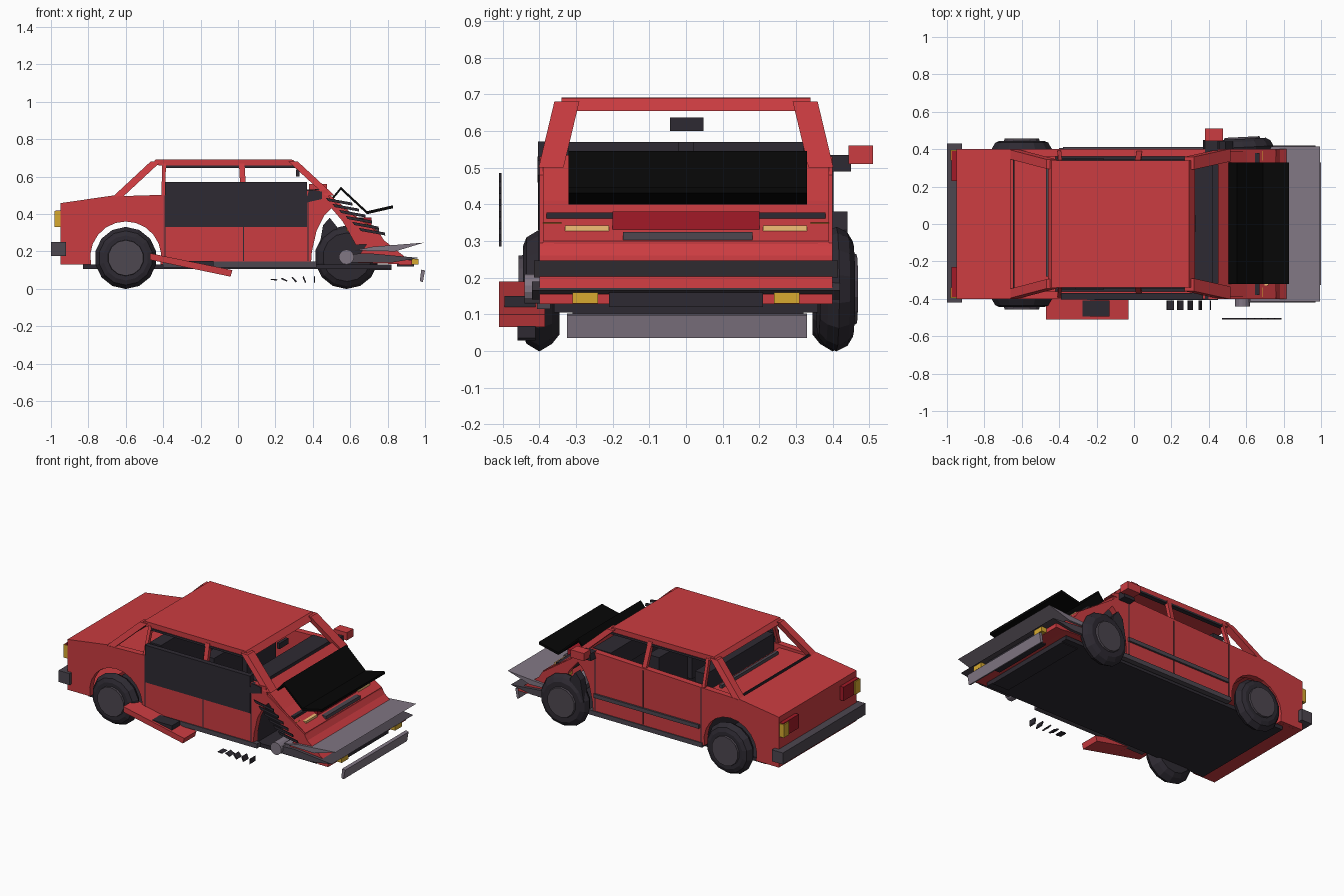
import bpy, bmesh, math
from mathutils import Vector

if "Cube" in bpy.data.objects:
    bpy.data.objects.remove(bpy.data.objects["Cube"])


def mat(name, c):
    m = bpy.data.materials.new(name)
    m.diffuse_color = (*c, 1)
    m.use_nodes = True
    m.node_tree.nodes["Principled BSDF"].inputs["Base Color"].default_value = m.diffuse_color
    return m


RED = mat("red", (.6, .045, .052))
DEEP = mat("deep_red", (.36, .01, .02))
DARK = mat("dark", (.027, .023, .032))
BLACK = mat("black", (.002, .002, .002))
GREY = mat("grey", (.22, .185, .23))
MID = mat("mid_grey", (.075, .063, .08))
AMBER = mat("amber", (.68, .4, .03))
LAMP = mat("lamp", (.9, .52, .18))


def mesh(name, verts, faces, m):
    me = bpy.data.meshes.new(name)
    me.from_pydata([tuple(v) for v in verts], [], faces)
    bm = bmesh.new()
    bm.from_mesh(me)
    bmesh.ops.recalc_face_normals(bm, faces=bm.faces)
    bm.to_mesh(me)
    bm.free()
    me.materials.append(m)
    o = bpy.data.objects.new(name, me)
    bpy.context.collection.objects.link(o)
    return o


def prism(name, pts, y0, y1, m):
    """Extrude an x-z profile along y."""
    n = len(pts)
    v = [(x, y, z) for y in (y0, y1) for x, z in pts]
    f = [list(range(n)), list(range(n, 2 * n))]
    f += [[i, (i + 1) % n, n + (i + 1) % n, n + i] for i in range(n)]
    return mesh(name, v, f, m)


def box(name, x0, x1, y0, y1, z0, z1, m):
    return prism(name, [(x0, z0), (x1, z0), (x1, z1), (x0, z1)], y0, y1, m)


def strip(name, pts, t, y0, y1, m):
    """Folded sheet of thickness t following an x-z path."""
    return prism(name, pts + [(x, z - t) for x, z in reversed(pts)], y0, y1, m)


def beam(name, a, b, wx, wy, m):
    """Pillar between two points with a horizontal rectangular section."""
    v = [Vector(p) + Vector((sx * wx / 2, sy * wy / 2, 0))
         for p in (a, b) for sx, sy in ((-1, -1), (1, -1), (1, 1), (-1, 1))]
    f = [[0, 1, 2, 3], [4, 5, 6, 7]] + [[i, (i + 1) % 4, 4 + (i + 1) % 4, 4 + i] for i in range(4)]
    return mesh(name, v, f, m)


def lathe(name, prof, loc, side, m, n=14, tilt=0):
    """Turn a (radius, outward offset) profile round the wheel axle."""
    v, f = [], []
    for r, d in prof:
        for i in range(n):
            a = 2 * math.pi * (i + .5) / n
            v.append((r * math.cos(a), side * d, r * math.sin(a)))
    k = len(prof)
    for j in range(k - 1):
        f += [[j * n + i, j * n + (i + 1) % n, (j + 1) * n + (i + 1) % n, (j + 1) * n + i] for i in range(n)]
    f += [list(range(n)), list(range((k - 1) * n, k * n))]
    o = mesh(name, v, f, m)
    o.location = loc
    o.rotation_euler = (0, 0, tilt)
    return o


# Body sides with wheel arches
arch = [(-.6 + .19 * math.cos(math.radians(a)), .17 + .19 * math.sin(math.radians(a)))
        for a in range(192, -13, -17)]
side_pts = [(-.95, .13)] + arch + [(.39, .13), (.395, .2), (.42, .31), (.46, .39), (.5, .43),
                                   (.48, .53), (-.64, .495), (-.95, .45)]
fender = [(.47, .53), (.49, .48), (.76, .295), (.78, .24), (.63, .235), (.56, .36), (.5, .43), (.45, .42)]
for s in (-1, 1):
    w = "right" if s < 0 else "left"
    prism("body_side_" + w, side_pts, s * .36, s * .4, RED)
    prism("front_fender_" + w, fender, s * .36, s * .4, RED)
    # Pillars and roof rails
    beam("front_pillar_" + w, (.49, s * .368, .5), (.295, s * .325, .68), .05, .068, RED)
    beam("rear_pillar_" + w, (-.65, s * .375, .485), (-.44, s * .32, .68), .055, .05, RED)
    beam("middle_pillar_" + w, (.03, s * .385, .49), (.02, s * .33, .67), .03, .025, RED)
    beam("quarter_pillar_" + w, (-.4, s * .385, .49), (-.395, s * .33, .67), .02, .025, RED)
    box("window_seal_" + w, -.4, .31, s * .315, s * .345, .645, .658, DARK)
    # Trims, sills and door seams
    box("sill_" + w, -.4, .42, s * .37, s * .406, .115, .145, MID)
    for x in (-.39, .03, .375):
        box("door_seam_" + w, x - .003, x + .003, s * .398, s * .402, .15, .5, DARK)
    # Tail lamps
    box("tail_lamp_" + w, -.975, -.94, s * .23, s * .39, .33, .42, DEEP)
    box("tail_indicator_" + w, -.982, -.95, s * .34, s * .395, .33, .415, AMBER)
    # Head lamps and indicators in the crushed nose
    box("head_lamp_" + w, .62, .72, s * .21, s * .33, .305, .342, LAMP)
    box("lamp_housing_" + w, .58, .67, s * .2, s * .38, .34, .378, DARK)
    box("front_indicator_" + w, .58, .69, s * .34, s * .39, .31, .35, AMBER)
    box("fog_lamp_box_" + w, .86, .93, s * .21, s * .4, .128, .155, RED)
    box("fog_lamp_" + w, .93, .965, s * .24, s * .31, .13, .16, AMBER)
    # Rear wheels
    lathe("rear_tyre_" + w, [(.12, .345), (.145, .365), (.166, .4), (.145, .435), (.12, .445)],
          (-.6, 0, .165), s, DARK)
    lathe("rear_hub_" + w, [(.1, .42), (.095, .457)], (-.6, 0, .165), s, MID)
box("side_trim_left", -.38, .38, .395, .412, .235, .26, MID)

# Left front wheel knocked outward; the right one is missing, leaving its stub
lathe("front_axle_stub", [(.04, -.06), (.04, .04)], (.58, -.4, .17), -1, GREY)
lathe("front_tyre_left", [(.13, -.05), (.155, -.03), (.17, 0), (.155, .03), (.13, .045)],
      (.58, .41, .169), 1, DARK, tilt=.05)
lathe("front_hub_left", [(.105, .03), (.095, .055)], (.58, .41, .169), 1, MID, tilt=.05)
prism("wheel_liner_left", [(.43, .2), (.455, .34), (.49, .38), (.53, .33), (.53, .2)], .39, .44, DARK)

# Floor, rear end, decks
box("floor", -.83, .82, -.36, .36, .105, .13, DARK)
box("rear_panel", -.95, -.92, -.4, .4, .13, .45, RED)
box("rear_valance", -.95, -.8, -.38, .38, .13, .15, RED)
strip("trunk_lid", [(-.95, .458), (-.66, .5)], .03, -.4, .4, RED)
box("trunk_shelf", -.66, -.42, -.37, .37, .455, .48, RED)
box("trunk_seam", -.648, -.64, -.36, .36, .485, .503, DARK)
box("shelf_edge", -.47, -.45, -.28, .3, .48, .5, MID)
box("rear_bumper", -1, -.92, -.42, .43, .175, .25, MID)

# Roof
prism("roof", [(-.46, .665), (-.44, .692), (.295, .69), (.325, .655), (.29, .655), (-.42, .66)], -.34, .34, RED)

# Interior
box("firewall", .37, .39, -.36, .36, .13, .5, DARK)
box("dashboard", .29, .42, -.36, .36, .4, .53, DARK)
box("rear_bench", -.39, -.16, -.35, .35, .13, .3, DARK)
box("rear_backrest", -.39, -.31, -.35, .35, .3, .57, DARK)
for y in (-.17, .17):
    box("front_seat", .02, .24, y - .14, y + .14, .13, .3, DARK)
    box("front_backrest", -.03, .05, y - .15, y + .15, .3, .57, DARK)
box("exposed_door_panel", -.39, .37, -.403, -.37, .33, .572, DARK)
box("cabin_mirror", .31, .33, -.043, .048, .6, .637, DARK)
prism("mirror_arm", [(.37, .49), (.45, .49), (.45, .535), (.38, .53)], .38, .45, DARK)
box("door_mirror", .38, .475, .443, .51, .51, .56, RED)
prism("broken_mirror_arm", [(.36, .46), (.45, .48), (.45, .52), (.38, .53)], -.405, -.38, DARK)

# Crushed nose
strip("crushed_hood", [(.45, .535), (.6, .41), (.76, .3)], .035, -.39, .39, RED)
box("hood_slot", .62, .715, -.2, .2, .31, .38, DEEP)
box("grille", .68, .755, -.172, .182, .303, .325, MID)
prism("nose", [(.62, .14), (.92, .13), (.925, .145), (.78, .26), (.755, .3), (.73, .3)], -.4, .4, RED)
box("lower_intake", .85, .94, -.21, .21, .12, .16, DARK)
box("lower_lip", .7, .82, -.31, .32, .1, .13, DARK)

# Folded black sheet torn from the hood
strip("folded_sheet", [(.48, .46), (.55, .545), (.69, .415), (.83, .447)], .016, -.32, .33, BLACK)

# Torn bumper sheets
prism("bumper_upper_sheet", [(.62, .205), (.72, .225), (.995, .247), (.84, .2)], -.415, .415, GREY)
prism("bumper_lower_sheet", [(.58, .185), (.7, .19), (.97, .165), (.82, .14), (.6, .14)], -.42, .42, MID)
prism("loose_bumper_lip", [(.972, .042), (.988, .035), (1, .098), (.98, .103)], -.325, .33, GREY)

# Vent slats floating by the right fender
for i in range(6):
    x, z = .47 + i * .035, .486 - i * .032
    prism("vent_slat", [(x, z), (x + .14, z - .025), (x + .143, z - .041), (x + .012, z - .017)],
          -.51, -.503, DARK)

# Small fallen slats
for i in range(5):
    x, h = .19 + i * .054, math.radians(-5 - i * 21)
    dx, dz = .017 * math.cos(h), .017 * math.sin(h)
    prism("fallen_slat", [(x - dx, .046 - dz), (x + dx, .046 + dz), (x + dx + .006, .052 + dz),
                          (x - dx + .006, .052 - dz)], -.46, -.41, DARK)

# Detached lower door skin
prism("detached_sill", [(-.47, .19), (-.03, .1), (-.04, .065), (-.47, .155)], -.51, -.385, RED)
box("sill_bracket", -.28, -.13, -.495, -.41, .115, .15, DARK)
